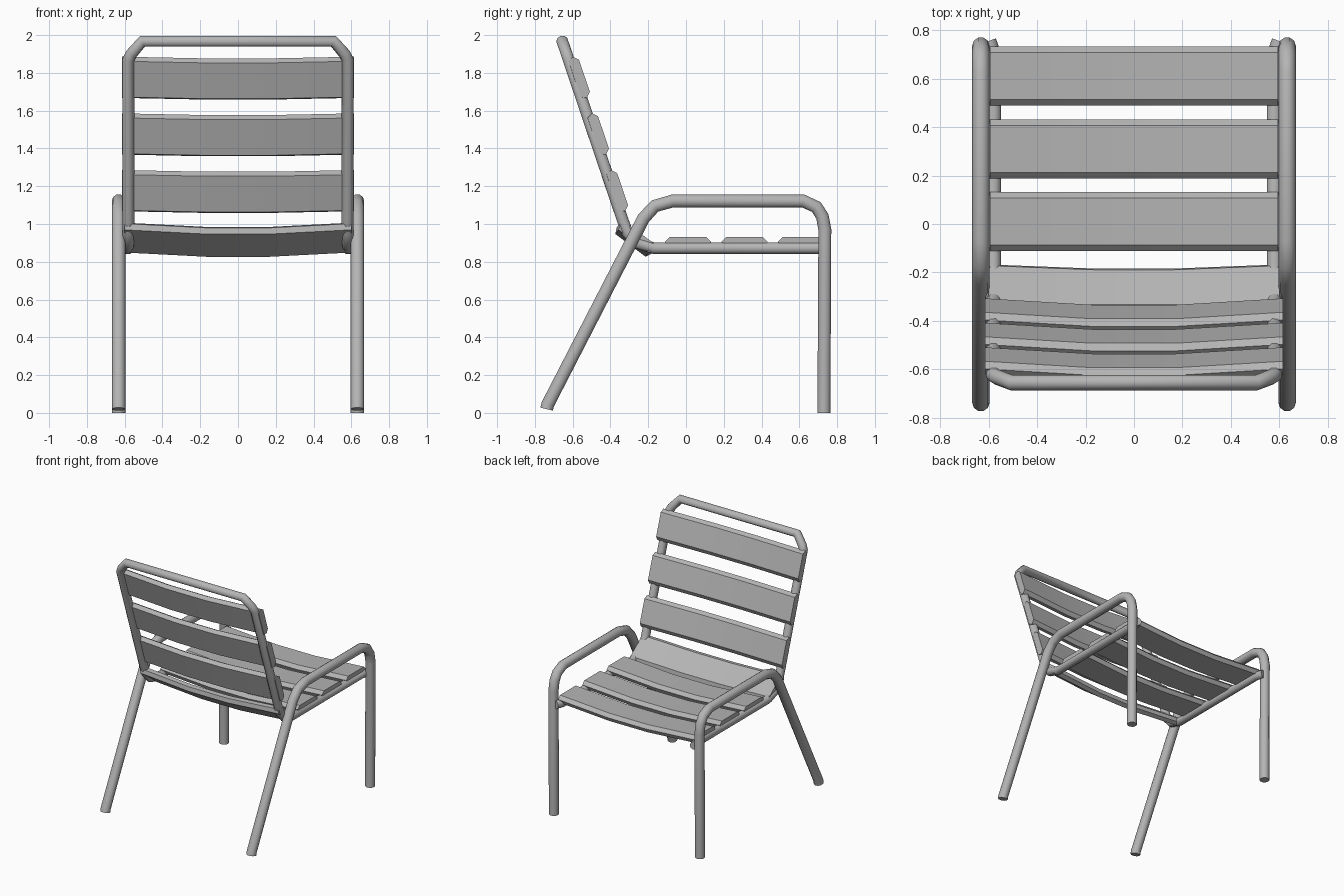
import bpy
import bmesh
from math import radians
from mathutils import Vector

if "Cube" in bpy.data.objects:
    bpy.data.objects.remove(bpy.data.objects["Cube"], do_unlink=True)

grey = bpy.data.materials.new("grey_metal")
grey.use_nodes = True
GREY = (0.46, 0.46, 0.46, 1)
grey.diffuse_color = GREY
grey.node_tree.nodes["Principled BSDF"].inputs["Base Color"].default_value = GREY


def add_object(name, mesh, angle):
    mesh.materials.clear()
    mesh.materials.append(grey)
    obj = bpy.data.objects.new(name, mesh)
    bpy.context.collection.objects.link(obj)
    bpy.ops.object.select_all(action="DESELECT")
    obj.select_set(True)
    bpy.context.view_layer.objects.active = obj
    bpy.ops.object.shade_smooth_by_angle(angle=radians(angle))
    return obj


def tube(name, points, radius):
    """Round capped tube along a polyline, turned into a mesh."""
    curve = bpy.data.curves.new(name + "_path", "CURVE")
    curve.dimensions = "3D"
    curve.bevel_depth = radius
    curve.bevel_resolution = 3
    curve.use_fill_caps = True
    spline = curve.splines.new("POLY")
    spline.points.add(len(points) - 1)
    for p, co in zip(spline.points, points):
        p.co = (*co, 1)
    path = bpy.data.objects.new(name + "_path", curve)
    bpy.context.collection.objects.link(path)
    bpy.context.view_layer.update()
    deps = bpy.context.evaluated_depsgraph_get()
    mesh = bpy.data.meshes.new_from_object(path.evaluated_get(deps))
    bpy.data.objects.remove(path, do_unlink=True)
    return add_object(name, mesh, 50)


def slat(name, centre, along, half_depth, half_width, lift=0.0, sag=0.028):
    """Bevelled board across x, dished at the middle; centre/along are (y, z)."""
    mid = Vector(centre)
    along = Vector(along).normalized()
    normal = Vector((along.y, -along.x))
    w = half_depth
    profile = [(-w + 0.015, 0.0), (w - 0.015, 0.0), (w, 0.03),
               (w - 0.025, 0.055), (-w + 0.025, 0.055), (-w, 0.03)]
    bm = bmesh.new()
    rings = []
    for t in (-1, -0.64, -0.28, 0.28, 0.64, 1):
        drop = sag * (1 - max(0, abs(t) - 0.28) / 0.72)
        ring = []
        for a, n in profile:
            p = mid + along * a + normal * (n + lift - drop)
            ring.append(bm.verts.new((t * half_width, p.x, p.y)))
        rings.append(ring)
    for r0, r1 in zip(rings, rings[1:]):
        for i in range(len(profile)):
            j = (i + 1) % len(profile)
            bm.faces.new((r0[i], r0[j], r1[j], r1[i]))
    bm.faces.new(rings[0])
    bm.faces.new(rings[-1])
    bmesh.ops.recalc_face_normals(bm, faces=bm.faces)
    mesh = bpy.data.meshes.new(name)
    bm.to_mesh(mesh)
    bm.free()
    add_object(name, mesh, 20)


# Leg and armrest loops, one on each side
leg_path = [(-0.738, 0.02), (-0.732, 0.045), (-0.225, 1.03), (-0.165, 1.095),
            (-0.07, 1.122), (0.62, 1.122), (0.69, 1.09), (0.722, 1.04),
            (0.735, 0.97), (0.73, 0.0)]
for side, sign in (("left", 1), ("right", -1)):
    tube(side + "_leg_and_armrest", [(sign * 0.632, y, z) for y, z in leg_path], 0.036)

# Continuous seat and backrest frame
half = [(0.6, 0.755, 0.872), (0.58, 0.7, 0.872), (0.58, -0.17, 0.872),
        (0.58, -0.26, 0.9), (0.58, -0.31, 0.955), (0.58, -0.335, 1.02),
        (0.58, -0.622, 1.87), (0.565, -0.632, 1.9), (0.505, -0.655, 1.968)]
tube("seat_and_back_frame", half + [(-x, y, z) for x, y, z in reversed(half)], 0.032)

# Seat slats, sagging downwards
for i in range(3):
    slat(f"seat_slat_{i + 1}", (0.01 + 0.3 * i, 0.876), (-1, 0), 0.122, 0.595)

# Tilted slat at the bend
slat("bend_slat", (-0.265, 0.925), (-0.8, 0.6), 0.115, 0.6, lift=-0.02)

# Back slats, bowed backwards
for i in range(3):
    slat(f"back_slat_{i + 1}", (-0.385 - 0.101 * i, 1.168 + 0.3 * i),
         (-0.32, 0.95), 0.115, 0.615, lift=-0.003)
